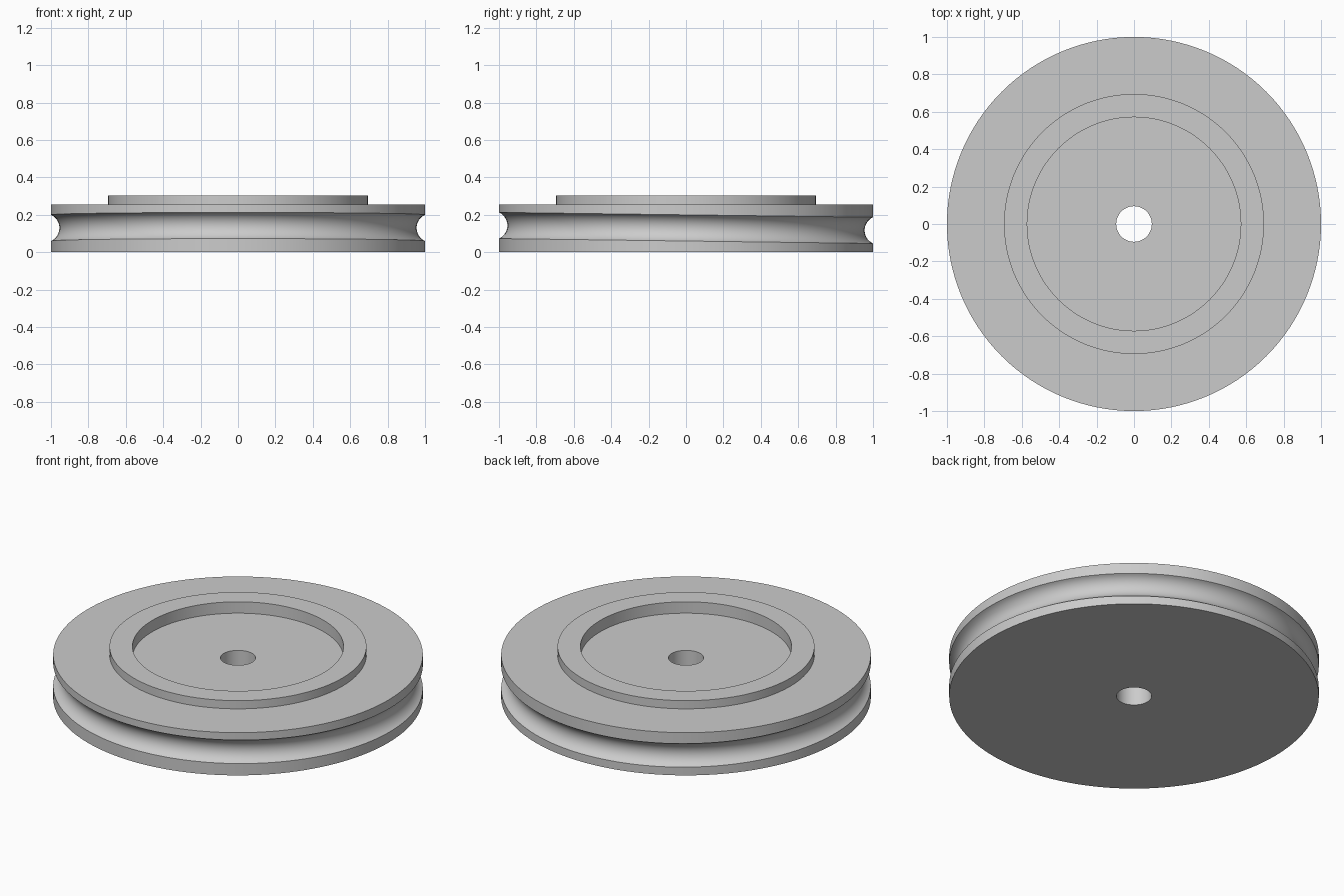
import bpy, bmesh, math

cube = bpy.data.objects.get("Cube")
if cube:
    bpy.data.objects.remove(cube, do_unlink=True)

# Main dimensions
SEGMENTS = 128
RADIUS, DISC_TOP = 1.0, 0.255
RING_OUTER, RING_INNER, RING_TOP = 0.695, 0.571, 0.304
FLOOR, BORE = 0.236, 0.095
GROOVE_Z, GROOVE_HALF, GROOVE_DEPTH, TILT = 0.13, 0.07, 0.045, -0.013

# Plain grey material
grey = bpy.data.materials.new("plain grey")
grey.use_nodes = True
colour = (0.6, 0.6, 0.6, 1)
grey.diffuse_color = colour
grey.node_tree.nodes["Principled BSDF"].inputs["Base Color"].default_value = colour


def groove_arc(steps=16):
    """Round groove cross-section as (radius, height, tilted), from low to high."""
    r = (GROOVE_HALF ** 2 + GROOVE_DEPTH ** 2) / (2 * GROOVE_DEPTH)
    centre = RADIUS - GROOVE_DEPTH + r
    reach = math.asin(GROOVE_HALF / r)
    angles = [reach * (2 * i / steps - 1) for i in range(steps + 1)]
    return [(centre - r * math.cos(a), GROOVE_Z + r * math.sin(a), True) for a in angles]


def lathe(name, profile):
    """Revolve a closed profile; tilted points lean along y."""
    bm = bmesh.new()
    rings = []
    for i in range(SEGMENTS):
        a = 2 * math.pi * i / SEGMENTS
        x, y = math.cos(a), math.sin(a)
        rings.append([bm.verts.new((r * x, r * y, z + (TILT * y if tilted else 0)))
                      for r, z, tilted in profile])
    n = len(profile)
    for i, ring in enumerate(rings):
        after = rings[(i + 1) % SEGMENTS]
        for j in range(n):
            k = (j + 1) % n
            bm.faces.new((ring[j], after[j], after[k], ring[k]))
    bmesh.ops.recalc_face_normals(bm, faces=bm.faces)
    mesh = bpy.data.meshes.new(name)
    bm.to_mesh(mesh)
    bm.free()
    mesh.materials.append(grey)
    obj = bpy.data.objects.new(name, mesh)
    bpy.context.collection.objects.link(obj)
    bpy.ops.object.select_all(action='DESELECT')
    obj.select_set(True)
    bpy.context.view_layer.objects.active = obj
    bpy.ops.object.shade_smooth_by_angle(angle=math.radians(30))
    return obj


# Disc with a slightly tilted rim groove, raised ring, recess and bore
lower = [(BORE, 0, False), (RADIUS, 0, False)]
upper = [(RADIUS, DISC_TOP, False), (RING_OUTER, DISC_TOP, False),
         (RING_OUTER, RING_TOP, False), (RING_INNER, RING_TOP, False),
         (RING_INNER, FLOOR, False), (BORE, FLOOR, False)]
lathe("grooved_wheel", lower + groove_arc() + upper)
